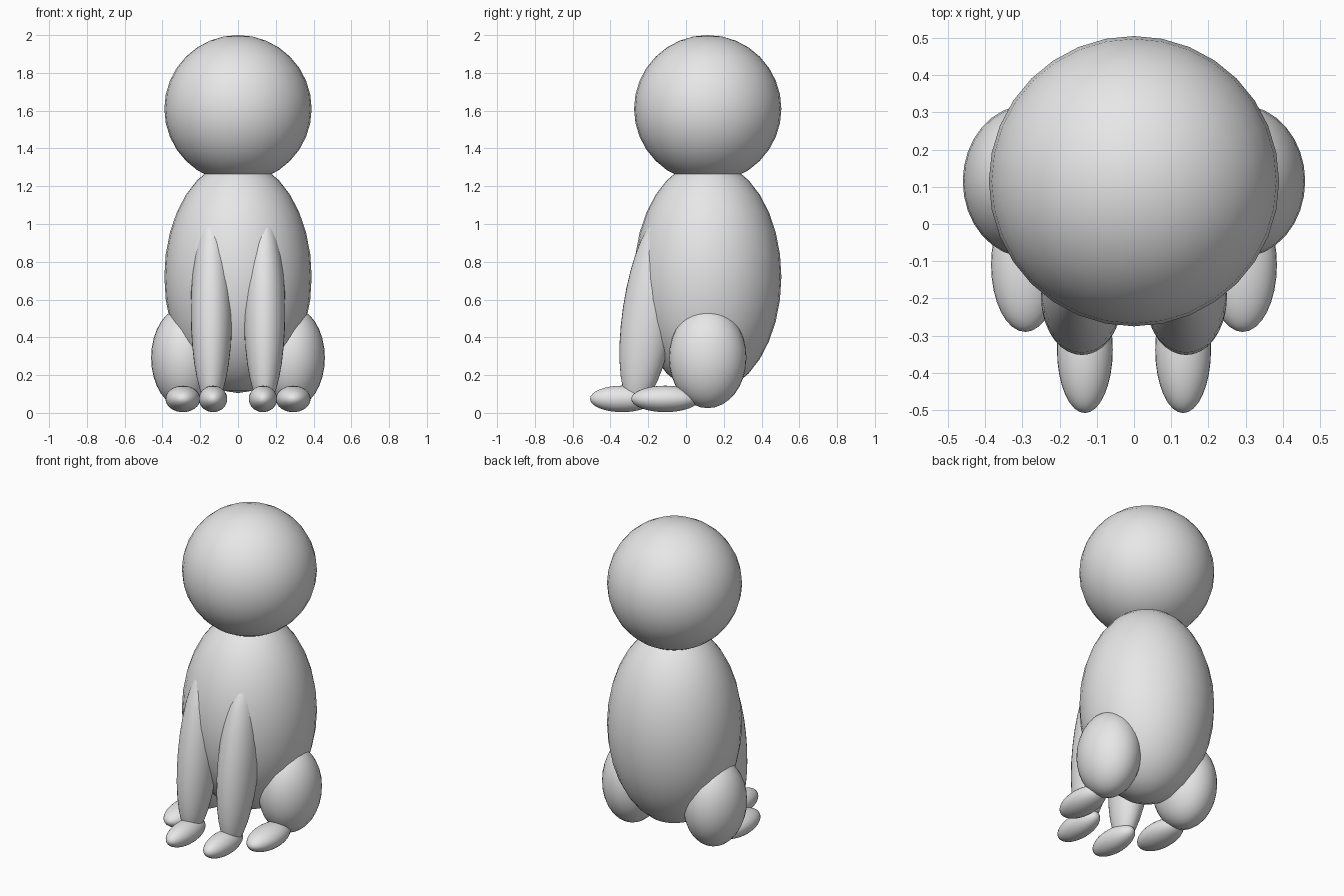
import bpy
import math

if "Cube" in bpy.data.objects:
    bpy.data.objects.remove(bpy.data.objects["Cube"])

fur = bpy.data.materials.new("light grey")
fur.diffuse_color = (0.8, 0.8, 0.8, 1.0)
fur.use_nodes = True
fur.node_tree.nodes["Principled BSDF"].inputs["Base Color"].default_value = fur.diffuse_color


def ellipsoid(name, centre, radii, tilt=0.0):
    """Smooth stretched sphere, optionally tilted about the x axis (degrees)."""
    bpy.ops.mesh.primitive_uv_sphere_add(segments=32, ring_count=16, radius=1.0,
                                         location=centre,
                                         rotation=(math.radians(tilt), 0, 0))
    ob = bpy.context.object
    ob.name = name
    ob.scale = radii
    bpy.ops.object.shade_smooth()
    ob.data.materials.append(fur)
    return ob


# Head and upright sitting body
ellipsoid("head", (0, 0.115, 1.61), (0.39, 0.39, 0.39))
ellipsoid("body", (0, 0.115, 0.72), (0.39, 0.39, 0.615))

# Paired limbs
for side, s in (("left", -1), ("right", 1)):
    # Front leg leans back into the chest; positive-y top
    ellipsoid(f"front_leg_{side}", (s * 0.14, -0.195, 0.54), (0.11, 0.14, 0.51), -8.5)
    ellipsoid(f"front_paw_{side}", (s * 0.132, -0.338, 0.074), (0.075, 0.17, 0.07))
    # Folded hind leg
    ellipsoid(f"thigh_{side}", (s * 0.285, 0.115, 0.292), (0.175, 0.205, 0.267))
    ellipsoid(f"hind_paw_{side}", (s * 0.292, -0.11, 0.074), (0.092, 0.18, 0.07))
